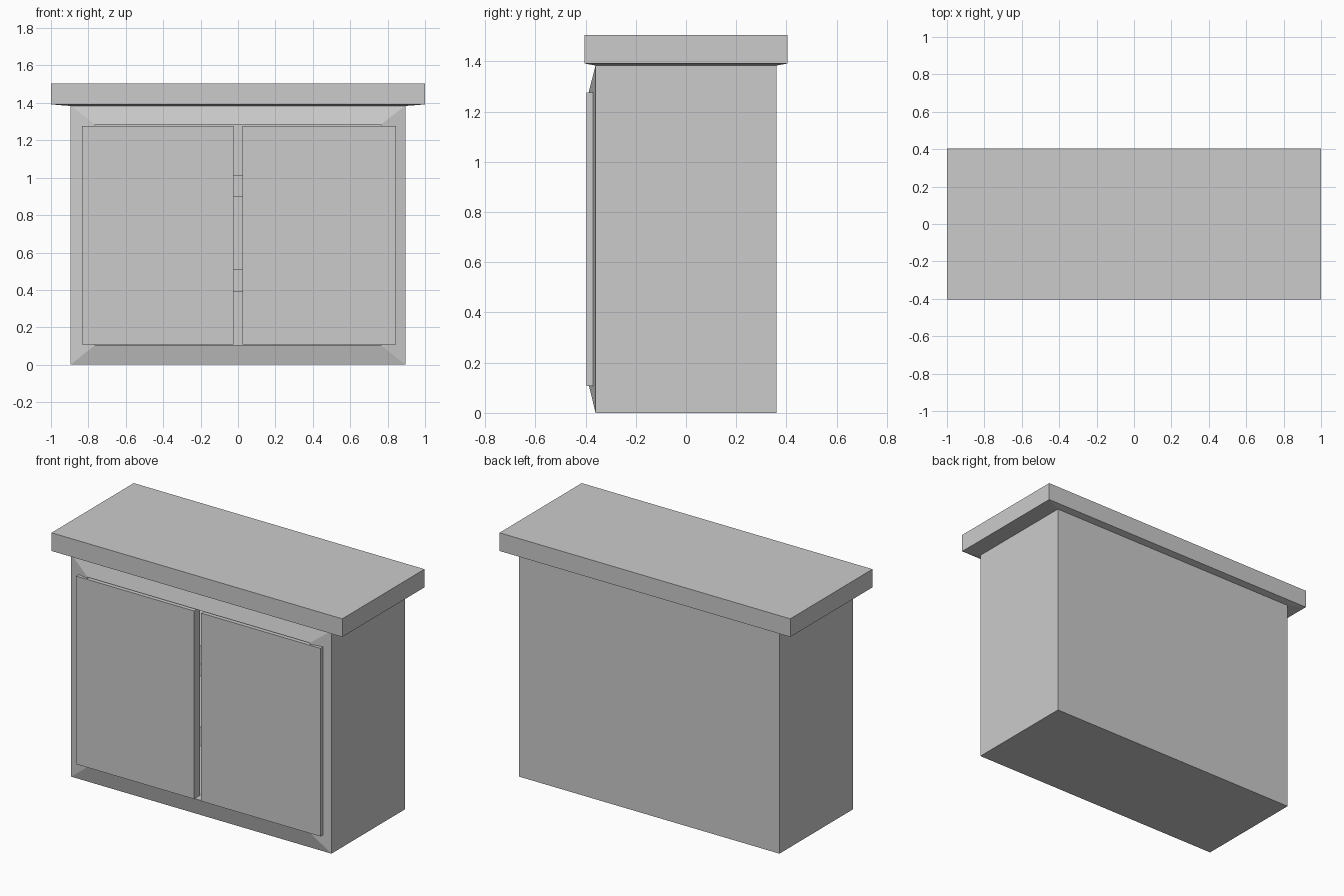
import bpy, bmesh

if "Cube" in bpy.data.objects:
    bpy.data.objects.remove(bpy.data.objects["Cube"])


def loft(name, rings):
    """Solid skinned through four-cornered rings, capped at both ends."""
    bm = bmesh.new()
    loops = [[bm.verts.new(p) for p in ring] for ring in rings]
    for a, b in zip(loops, loops[1:]):
        for i in range(4):
            j = (i + 1) % 4
            bm.faces.new((a[i], a[j], b[j], b[i]))
    bm.faces.new(loops[0])
    bm.faces.new(loops[-1])
    bmesh.ops.recalc_face_normals(bm, faces=bm.faces)
    me = bpy.data.meshes.new(name)
    bm.to_mesh(me)
    bm.free()
    ob = bpy.data.objects.new(name, me)
    bpy.context.collection.objects.link(ob)
    return ob


def upright(x, z0, z1, y):
    return [(-x, y, z0), (x, y, z0), (x, y, z1), (-x, y, z1)]


def flat(x, y, z):
    return [(-x, -y, z), (x, -y, z), (x, y, z), (-x, y, z)]


def box(name, x0, x1, y0, y1, z0, z1):
    return loft(name, [[(x0, y0, z), (x1, y0, z), (x1, y1, z), (x0, y1, z)]
                       for z in (z0, z1)])


# Cabinet shell: sloped front frame around a hollow interior
loft("cabinet_body", [
    upright(0.895, 0, 1.385, 0.36),
    upright(0.895, 0, 1.385, -0.36),
    upright(0.765, 0.105, 1.285, -0.386),
    upright(0.765, 0.105, 1.285, 0.26),
])

# Countertop with a very shallow tapered underside
loft("countertop", [
    flat(0.90, 0.362, 1.384),
    flat(1.0, 0.404, 1.392),
    flat(1.0, 0.404, 1.505),
])

# Doors
box("left_door", -0.835, -0.025, -0.397, -0.34, 0.108, 1.277)
box("right_door", 0.025, 0.845, -0.397, -0.34, 0.108, 1.277)

# Shelves seen through the gap between the doors
for name, z0, z1 in (("lower_shelf", 0.39, 0.51), ("upper_shelf", 0.9, 1.015)):
    box(name, -0.765, 0.765, -0.295, 0.26, z0, z1)
